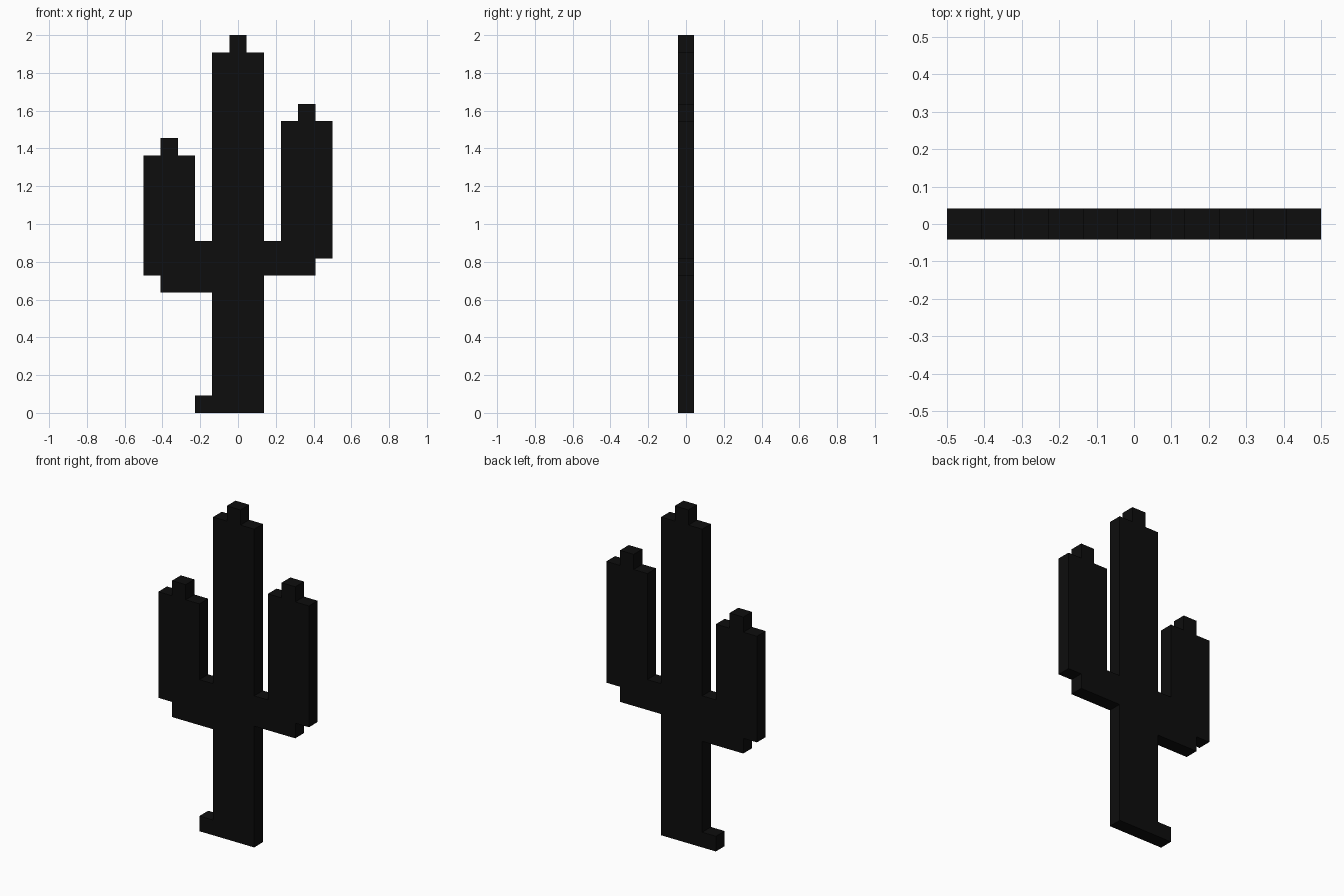
import bpy
import bmesh
from mathutils import Vector

if "Cube" in bpy.data.objects:
    bpy.data.objects.remove(bpy.data.objects["Cube"])

U = 1 / 11       # one grid step of the blocky silhouette
HALF = 0.0415    # half the slab thickness

black = bpy.data.materials.new("matte_black")
black.diffuse_color = (0.004, 0.004, 0.004, 1)
black.use_nodes = True
black.node_tree.nodes["Principled BSDF"].inputs["Base Color"].default_value = black.diffuse_color


def slab(name, outline):
    """Extrude a front outline (x, z in grid steps) into a flat slab."""
    bm = bmesh.new()
    verts = [bm.verts.new((x * U, -HALF, z * U)) for x, z in outline]
    face = bm.faces.new(verts)
    ext = bmesh.ops.extrude_face_region(bm, geom=[face], use_keep_orig=True)
    moved = [g for g in ext["geom"] if isinstance(g, bmesh.types.BMVert)]
    bmesh.ops.translate(bm, verts=moved, vec=Vector((0, 2 * HALF, 0)))
    bmesh.ops.recalc_face_normals(bm, faces=bm.faces[:])
    mesh = bpy.data.meshes.new(name)
    bm.to_mesh(mesh)
    bm.free()
    mesh.materials.append(black)
    obj = bpy.data.objects.new(name, mesh)
    bpy.context.collection.objects.link(obj)
    return obj


def arm(name, side, elbow, bend, top):
    """Stepped arm: underside at elbow, outer edge from bend, tip above top."""
    pts = [(1.5, elbow), (4.5, elbow), (4.5, bend), (5.5, bend), (5.5, top),
           (4.5, top), (4.5, top + 1), (3.5, top + 1), (3.5, top),
           (2.5, top), (2.5, 10), (1.5, 10)]
    return slab(name, [(side * x, z) for x, z in pts])


# Trunk with its pointed top and small foot on the left
slab("trunk", [(-2.5, 0), (1.5, 0), (1.5, 21), (0.5, 21), (0.5, 22),
               (-0.5, 22), (-0.5, 21), (-1.5, 21), (-1.5, 1), (-2.5, 1)])

# Upturned arms
arm("left_arm", -1, 7, 8, 15)
arm("right_arm", 1, 8, 9, 17)
